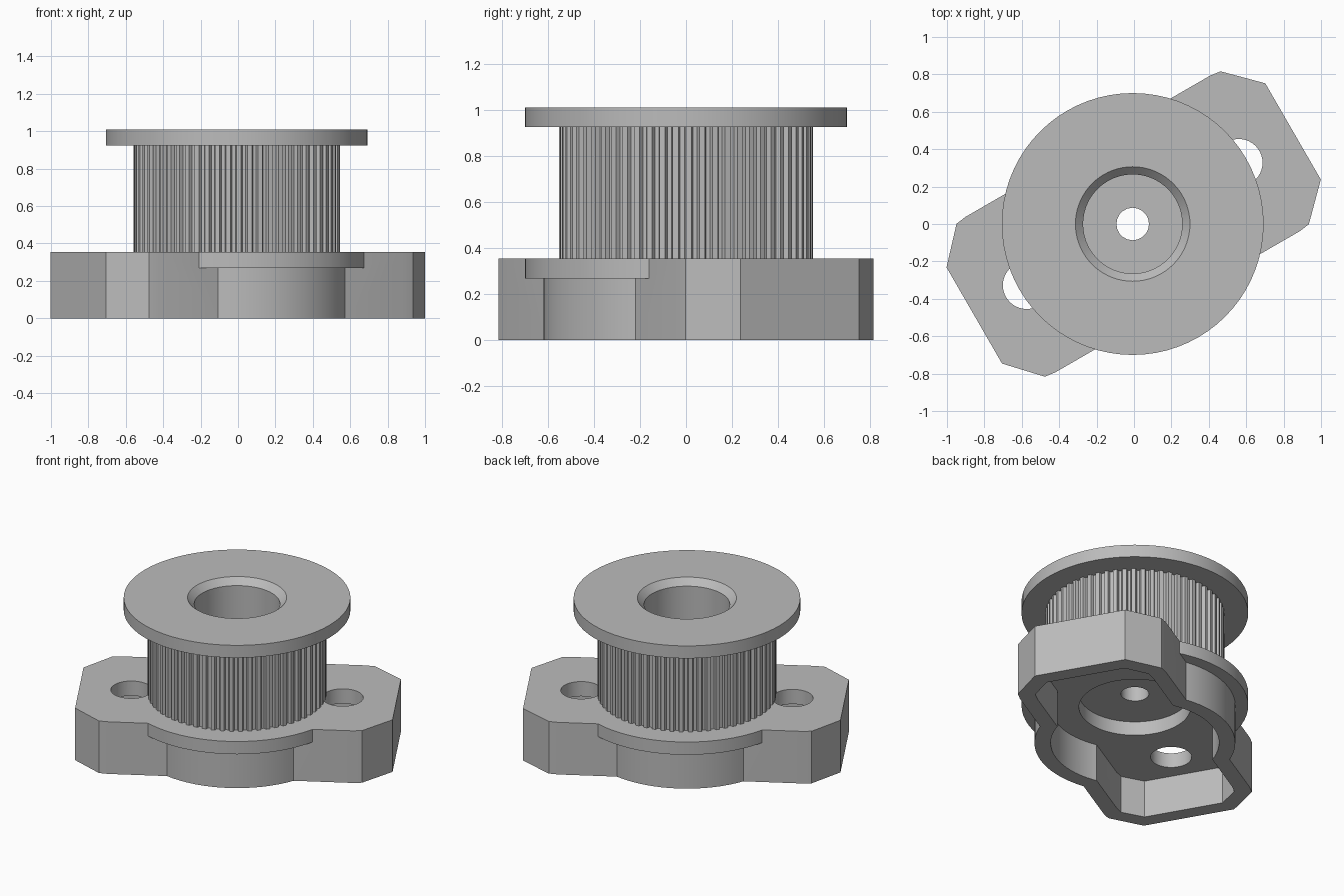
import bpy
import bmesh
from math import cos, sin, pi, radians

if "Cube" in bpy.data.objects:
    bpy.data.objects.remove(bpy.data.objects["Cube"])

CX = -0.007                 # hub axis
TILT = radians(30)          # direction of the mounting lugs
TEETH = 60

grey = bpy.data.materials.new("plain grey")
grey.use_nodes = True
colour = (0.5, 0.5, 0.5, 1)
grey.diffuse_color = colour
grey.node_tree.nodes["Principled BSDF"].inputs["Base Color"].default_value = colour


def circle(r, n=72, x=0, y=0):
    return [(x + r * cos(2 * pi * i / n), y + r * sin(2 * pi * i / n)) for i in range(n)]


def prism(name, pts, z0, z1, grow=1.0):
    """Extrude an outline from z0 to z1; grow scales the top outline."""
    bm = bmesh.new()
    low = [bm.verts.new((CX + x, y, z0)) for x, y in pts]
    top = [bm.verts.new((CX + x * grow, y * grow, z1)) for x, y in pts]
    bm.faces.new(low[::-1])
    bm.faces.new(top)
    n = len(pts)
    for i in range(n):
        j = (i + 1) % n
        bm.faces.new((low[i], low[j], top[j], top[i]))
    bmesh.ops.recalc_face_normals(bm, faces=bm.faces)
    mesh = bpy.data.meshes.new(name)
    bm.to_mesh(mesh)
    bm.free()
    mesh.materials.append(grey)
    ob = bpy.data.objects.new(name, mesh)
    bpy.context.collection.objects.link(ob)
    return ob


def combine(ob, tool, operation):
    tool.hide_render = True
    mod = ob.modifiers.new("join or cut", 'BOOLEAN')
    mod.operation = operation
    mod.solver = 'EXACT'
    mod.object = tool
    bpy.context.view_layer.objects.active = ob
    bpy.ops.object.modifier_apply(modifier=mod.name)
    bpy.data.objects.remove(tool)


def lug_outline(inset=0.0):
    """Long plate with clipped corners, turned to the lug direction."""
    k = 0.41 * inset
    pts = []
    for side, end in ((1, 0.99), (-1, 0.978)):
        half = [(0.755 - k, 0.48 - inset), (0.815 - k, 0.472 - inset), (end - inset, 0.297 - k)]
        quarter = half + [(u, -v) for u, v in reversed(half)]
        pts += [(side * u, side * v) for u, v in quarter]
    return [(u * cos(TILT) - v * sin(TILT), u * sin(TILT) + v * cos(TILT))
            for u, v in reversed(pts)]


# Housing: lug plate, round barrel and lower flange
housing = prism("housing", lug_outline(), 0, 0.355)
combine(housing, prism("barrel", circle(0.62), 0, 0.355), 'UNION')
combine(housing, prism("lower_flange", circle(0.70), 0.268, 0.355), 'UNION')

# Hollow underside, bearing recess and screw holes
combine(housing, prism("lug_pocket", lug_outline(0.1), -0.1, 0.255), 'DIFFERENCE')
combine(housing, prism("round_pocket", circle(0.52), -0.1, 0.255), 'DIFFERENCE')
combine(housing, prism("recess", circle(0.345), 0.2, 0.35), 'DIFFERENCE')
combine(housing, prism("shaft_cut", circle(0.087, 20), -0.1, 0.5), 'DIFFERENCE')
for s in (1, -1):
    hole = circle(0.127, 40, s * 0.655 * cos(TILT), s * 0.655 * sin(TILT))
    combine(housing, prism("screw_cut", hole, -0.1, 0.5), 'DIFFERENCE')

# Toothed drum: each tooth is a land, two slopes and a groove
gear = []
for t in range(TEETH):
    for step, r in ((0.0, 0.552), (0.42, 0.552), (0.55, 0.532), (0.87, 0.532)):
        a = 2 * pi * (t + step) / TEETH
        gear.append((r * cos(a), r * sin(a)))
drum = prism("toothed_drum", gear, 0.352, 0.93)
combine(drum, prism("bore_cut", circle(0.265), 0.45, 1.1), 'DIFFERENCE')
combine(drum, prism("shaft_cut", circle(0.087, 20), 0.2, 0.6), 'DIFFERENCE')

# Upper flange with chamfered bore
flange = prism("upper_flange", circle(0.70), 0.925, 1.01)
combine(flange, prism("bore_cut", circle(0.265), 0.8, 1.1), 'DIFFERENCE')
combine(flange, prism("chamfer_cut", circle(0.255), 0.957, 1.023, 1.25), 'DIFFERENCE')

# Smooth round walls, crisp edges
for ob in (housing, drum, flange):
    bpy.ops.object.select_all(action='DESELECT')
    ob.select_set(True)
    bpy.context.view_layer.objects.active = ob
    bpy.ops.object.shade_smooth_by_angle(angle=radians(20))
